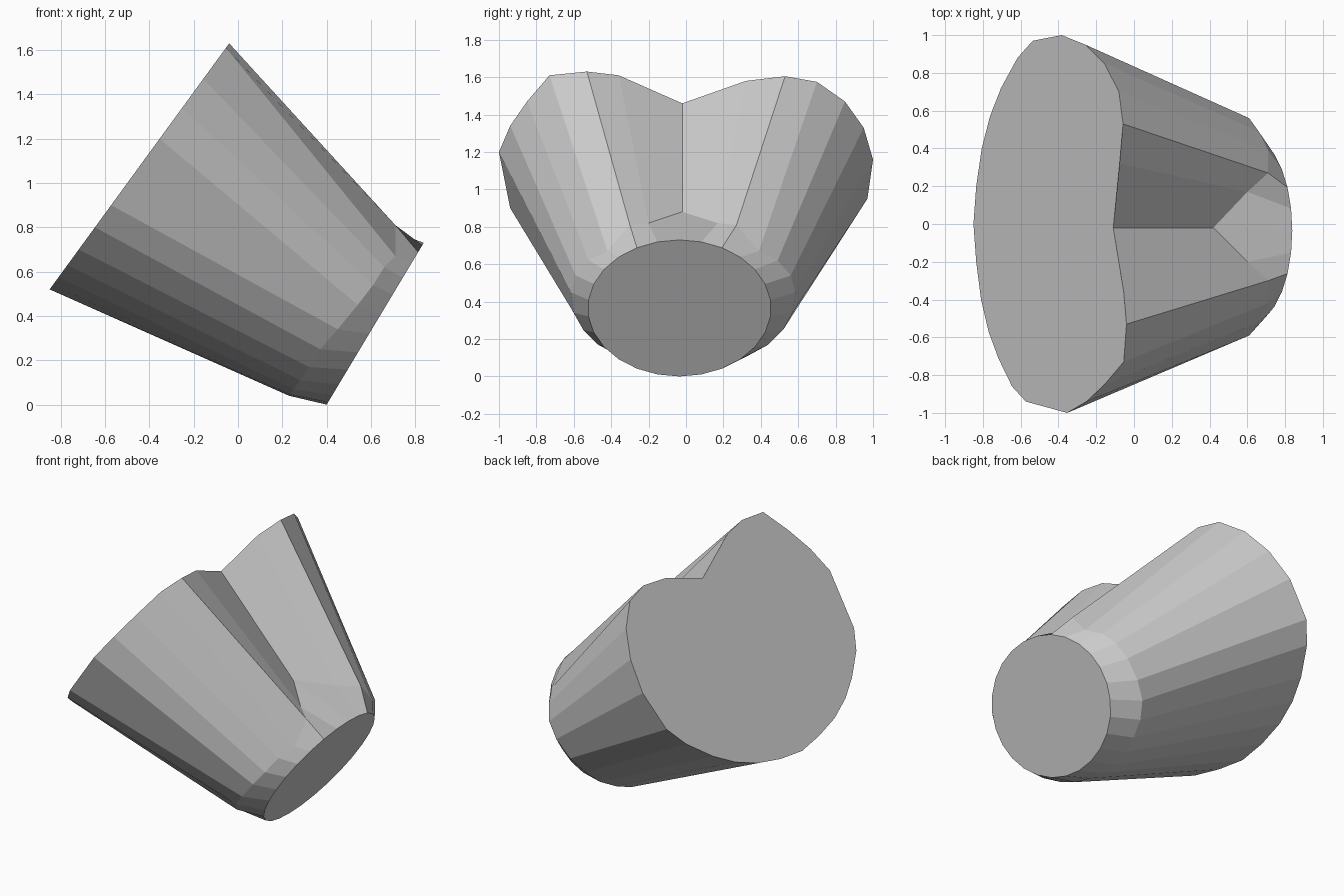
import bpy, bmesh
from math import sin, cos, tau

# Wide notched rim (y, z), starting at the notch and going round by +y
rim_yz = [(-.02, 1.46), (.32, 1.58), (.53, 1.605), (.70, 1.575), (.85, 1.47), (.95, 1.33),
          (1.0, 1.16), (.97, .95), (.88, .84), (.72, .72), (.57, .64), (.40, .58), (.20, .54),
          (0, .52), (-.20, .54), (-.40, .575), (-.57, .63), (-.71, .70), (-.86, .80),
          (-.94, .90), (-1.0, 1.2), (-.94, 1.34), (-.85, 1.47), (-.73, 1.61), (-.53, 1.63),
          (-.36, 1.61)]
rim = [(-.85 + (z - .52) / 1.37, y, z) for y, z in rim_yz]
rim[0] = (-.11, -.02, 1.46)

# Shoulder ring (x, y, z): half of it, the rest is mirrored
half = [(.42, -.02, .88), (.60, .17, .82), (.71, .27, .81), (.71, .39, .67), (.66, .49, .62),
        (.61, .56, .54), (.54, .585, .45), (.45, .57, .34), (.37, .52, .25), (.32, .44, .17),
        (.28, .33, .11), (.25, .22, .07), (.235, .09, .045), (.23, -.02, .04)]
shoulder = half + [(x, -.03 - y, z) for x, y, z in half[-2:0:-1]]

# Small slanted oval end
n = len(rim)
end = []
for i in range(n):
    z = .365 + .365 * cos(tau * i / n)
    end.append((.40 + .6 * z, -.035 + .49 * sin(tau * i / n), z))

# Loft the rings and close both ends
bm = bmesh.new()
rings = [[bm.verts.new(p) for p in ring] for ring in (rim, shoulder, end)]
for a, b in zip(rings, rings[1:]):
    for i in range(n):
        j = (i + 1) % n
        bm.faces.new((a[i], a[j], b[j], b[i]))
bm.faces.new(rings[0])
bm.faces.new(rings[-1])
bmesh.ops.recalc_face_normals(bm, faces=bm.faces[:])

mesh = bpy.data.meshes.new("notched_cone")
bm.to_mesh(mesh)
bm.free()
bpy.context.collection.objects.link(bpy.data.objects.new("notched_cone", mesh))
